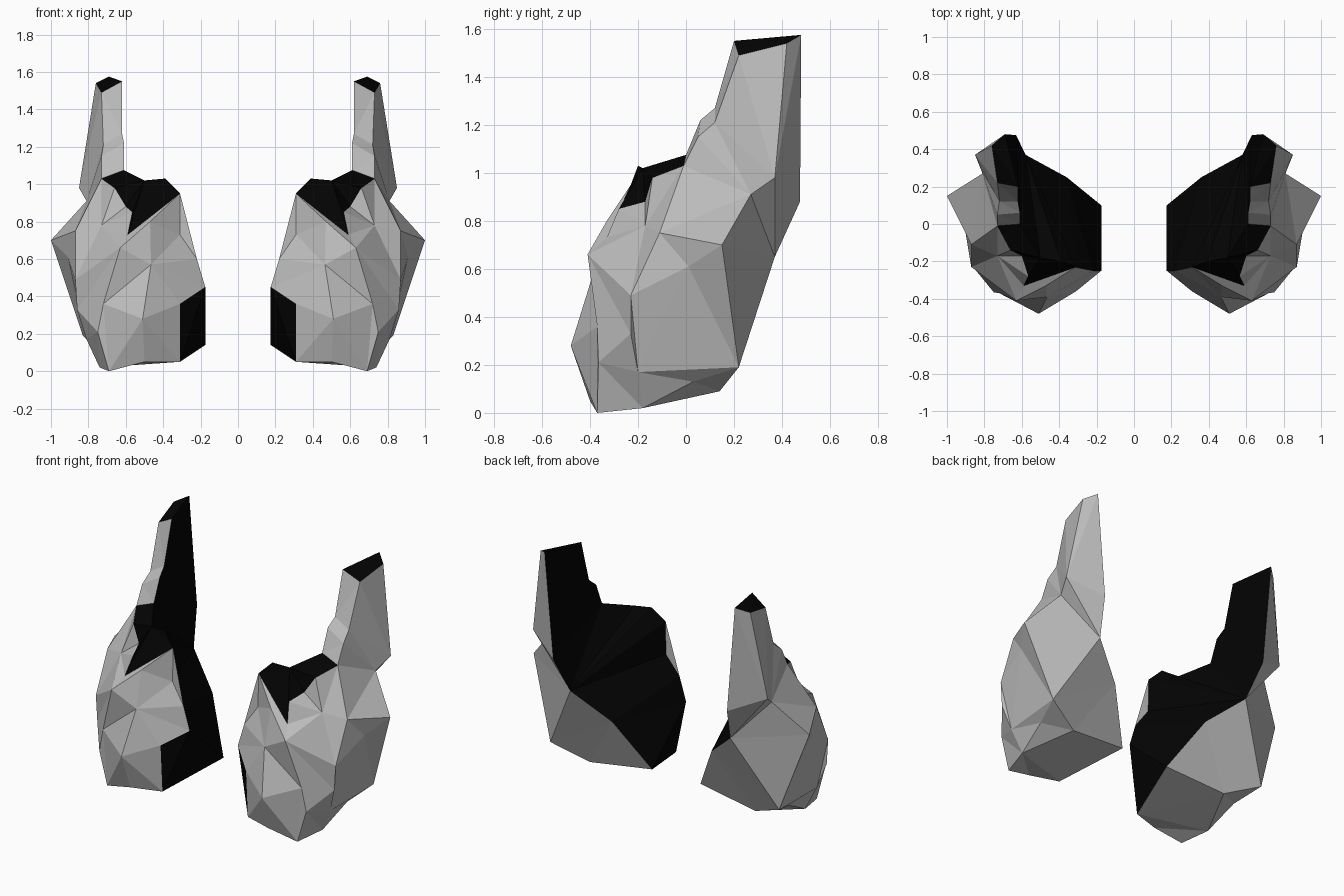
import bpy, bmesh

cube = bpy.data.objects.get("Cube")
if cube:
    bpy.data.objects.remove(cube, do_unlink=True)


def make_material(name, value):
    mat = bpy.data.materials.new(name)
    mat.use_nodes = True
    color = (value, value, value, 1)
    mat.diffuse_color = color
    bsdf = mat.node_tree.nodes["Principled BSDF"]
    bsdf.inputs["Base Color"].default_value = color
    bsdf.inputs["Roughness"].default_value = 0.9
    return mat


GREY, BLACK = 0, 1
bm = bmesh.new()


def points(*coords):
    return [bm.verts.new(c) for c in coords]


def face(verts, material):
    f = bm.faces.new(verts)
    f.material_index = material
    return f


def bridge(low, high, material):
    """Join two open chains with triangles, keeping the cross edges short."""
    best = {}
    for i, a in enumerate(low):
        for j, b in enumerate(high):
            steps = [best[p] for p in ((i - 1, j), (i, j - 1)) if p in best]
            cost, path = min(steps, key=lambda s: s[0]) if steps else (0, [])
            best[i, j] = (cost + (a.co - b.co).length, path + [(i, j)])
    path = best[len(low) - 1, len(high) - 1][1]
    for (i, j), (k, m) in zip(path, path[1:]):
        corner = low[k] if k > i else high[m]
        if len({low[i], high[j], corner}) == 3:
            face((low[i], high[j], corner), material)


# Outer shell contours, each running from the front rim round to the back rim
base = points((.31, -.34, .05), (.5, -.4, .05), (.69, -.37, 0),
              (.74, -.18, .02), (.77, .03, .13), (.6, .14, .09), (.175, .1, .14))
toe = base[2]
lower = (points((.31, -.36, .36), (.51, -.48, .28)) + [toe]
         + points((.75, -.365, .21), (.81, -.2, .17), (.83, .22, .19), (.36, .25, .46)))
middle = points((.175, -.25, .45), (.465, -.39, .57), (.72, -.37, .36),
                (.86, -.23, .33), (.87, -.23, .49), (.91, .01, .61),
                (1, .15, .7), (.58, .37, .65))
upper = points((.22, -.25, .6), (.31, -.235, .73), (.47, -.33, .8),
               (.63, -.41, .66), (.73, -.17, .78), (.87, -.11, .75),
               (.81, .27, .91), (.85, .37, .98), (.63, .475, .88))
# Collar edge, then the outer edge of the horn
collar = points((.31, -.23, .95), (.59, -.33, .73), (.565, -.28, .85),
                (.6, -.17, .88), (.66, -.14, .98), (.73, -.01, 1.03))
horn = points((.73, .05, 1.15), (.72, .12, 1.21), (.73, .22, 1.49),
              (.76, .42, 1.54), (.69, .48, 1.575))
# Inner edge of the collar and the horn
inner_collar = points((.39, -.2, 1.03), (.5, -.18, 1.02), (.61, 0, 1.075))
inner_horn = points((.61, .06, 1.22), (.62, .12, 1.27), (.62, .2, 1.55))

# Rocky grey shell
rows = [base, lower, middle, upper, collar + horn]
for low, high in zip(rows, rows[1:]):
    bridge(low, high, GREY)
face(base, GREY)
bridge(collar[-1:] + horn[:3], inner_collar[-1:] + inner_horn, GREY)

# Black collar ledge and horn tip
bridge(collar, inner_collar, BLACK)
face((inner_horn[-1], horn[2], horn[3], horn[4]), BLACK)

# Black inner side: foot, body and horn
face((base[-1], base[0], lower[0], middle[0]), BLACK)
bridge([middle[0], upper[0], upper[1], collar[0]] + inner_collar,
       [base[-1], lower[-1], middle[-1], upper[-1]], BLACK)
bridge(inner_collar[-1:] + inner_horn, [upper[-1], horn[-1]], BLACK)

bmesh.ops.triangulate(bm, faces=[f for f in bm.faces if len(f.verts) > 3])
bmesh.ops.recalc_face_normals(bm, faces=bm.faces[:])

mesh = bpy.data.meshes.new("horned_guards")
bm.to_mesh(mesh)
bm.free()
mesh.materials.append(make_material("stone_grey", 0.5))
mesh.materials.append(make_material("inner_black", 0.001))
guards = bpy.data.objects.new("horned_guards", mesh)
bpy.context.collection.objects.link(guards)

# The second guard mirrors the first
mirror = guards.modifiers.new("mirror", 'MIRROR')
mirror.use_axis = (True, False, False)
mirror.use_mirror_merge = False
